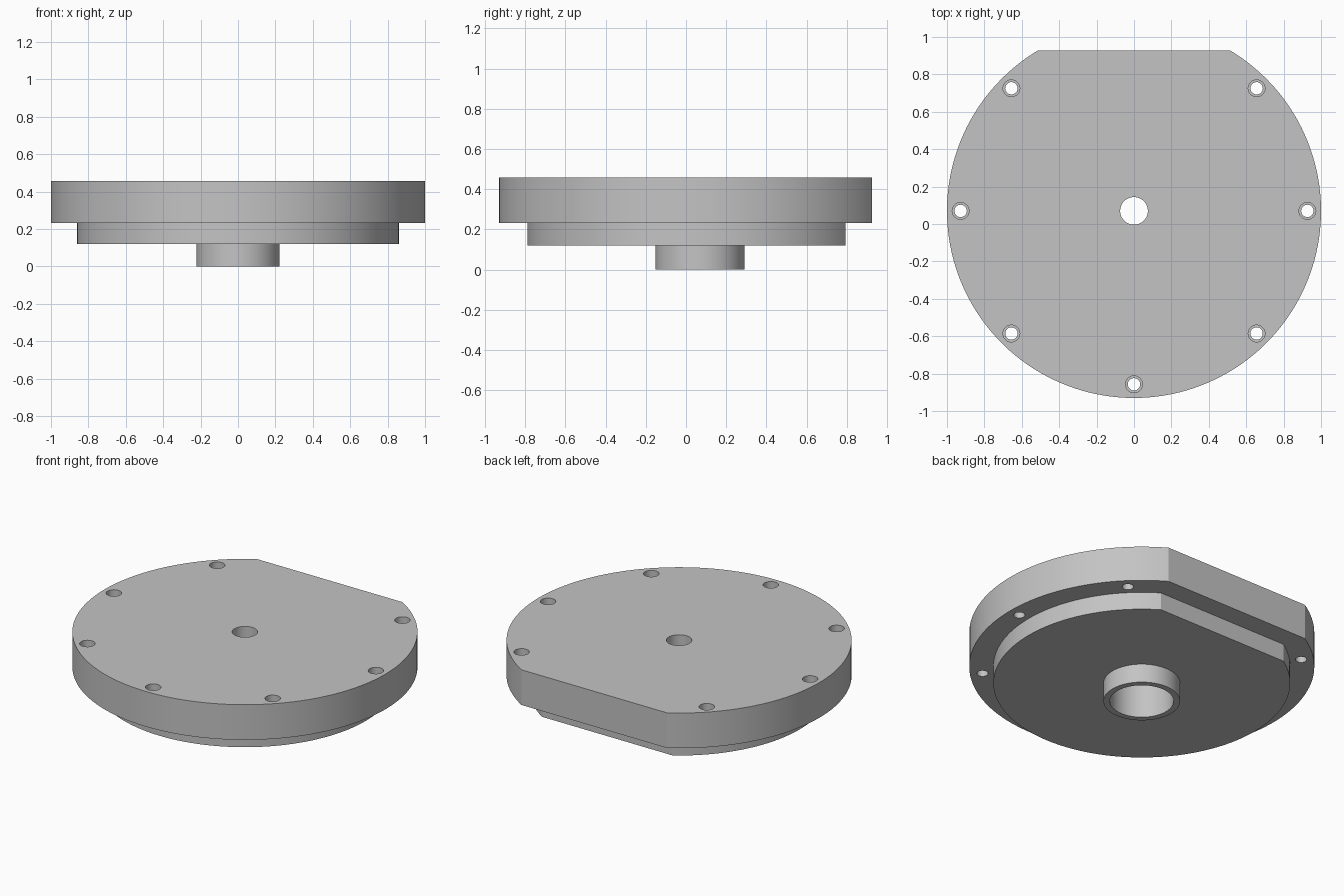
import bpy
import bmesh
from math import acos, cos, sin, pi, radians

if "Cube" in bpy.data.objects:
    bpy.data.objects.remove(bpy.data.objects["Cube"])

CY = 0.07                                   # common axis of all round parts
Z_STEP, Z_FLANGE, Z_TOP = 0.12, 0.232, 0.457

grey = bpy.data.materials.new("machined grey")
grey.use_nodes = True
colour = (0.55, 0.55, 0.55, 1)
grey.diffuse_color = colour
grey.node_tree.nodes["Principled BSDF"].inputs["Base Color"].default_value = colour


def disc(name, radius, z0, z1, x=0, y=0, flat=None, steps=128):
    """Upright disc; flat is the distance from the axis to a straight rear edge."""
    half = acos(flat / radius) if flat else 0
    span = 2 * pi - 2 * half
    count = steps + 1 if flat else steps
    bm = bmesh.new()
    ring = []
    for i in range(count):
        a = pi / 2 + half + span * i / steps
        ring.append(bm.verts.new((x + radius * cos(a), CY + y + radius * sin(a), z0)))
    base = bm.faces.new(ring)
    top = bmesh.ops.extrude_face_region(bm, geom=[base])["geom"]
    moved = [v for v in top if isinstance(v, bmesh.types.BMVert)]
    bmesh.ops.translate(bm, verts=moved, vec=(0, 0, z1 - z0))
    bmesh.ops.recalc_face_normals(bm, faces=bm.faces)
    mesh = bpy.data.meshes.new(name)
    bm.to_mesh(mesh)
    bm.free()
    mesh.materials.append(grey)
    obj = bpy.data.objects.new(name, mesh)
    bpy.context.collection.objects.link(obj)
    return obj


def select(obj):
    bpy.ops.object.select_all(action='DESELECT')
    obj.select_set(True)
    bpy.context.view_layer.objects.active = obj


def drill(obj, radius, z0, z1, x=0, y=0, steps=48):
    """Cut a round hole and discard the cutter."""
    cutter = disc("cutter", radius, z0, z1, x, y, steps=steps)
    cutter.hide_render = True
    mod = obj.modifiers.new("hole", 'BOOLEAN')
    mod.operation = 'DIFFERENCE'
    mod.solver = 'EXACT'
    mod.object = cutter
    select(obj)
    bpy.ops.object.modifier_apply(modifier=mod.name)
    bpy.data.objects.remove(cutter)


# Three stacked parts
flange = disc("flange", 1.0, Z_FLANGE, Z_TOP, flat=0.857)
step_plate = disc("step_plate", 0.86, Z_STEP, Z_FLANGE, flat=0.725)
hub = disc("hub", 0.222, 0, Z_STEP)

# Wide bore from below, narrow shaft hole through the top
for part in (flange, step_plate, hub):
    drill(part, 0.185, -0.1, 0.34, steps=64)
drill(flange, 0.074, 0.3, 0.6)

# Seven counterbored screw holes, none at the flat edge
for k in range(8):
    if k == 2:
        continue
    a = radians(45 * k)
    hx, hy = 0.927 * cos(a), 0.927 * sin(a)
    drill(flange, 0.033, 0.1, 0.6, hx, hy, steps=32)
    drill(flange, 0.045, 0.345, 0.6, hx, hy, steps=32)

for part in (flange, step_plate, hub):
    select(part)
    bpy.ops.object.shade_smooth_by_angle(angle=radians(30))
